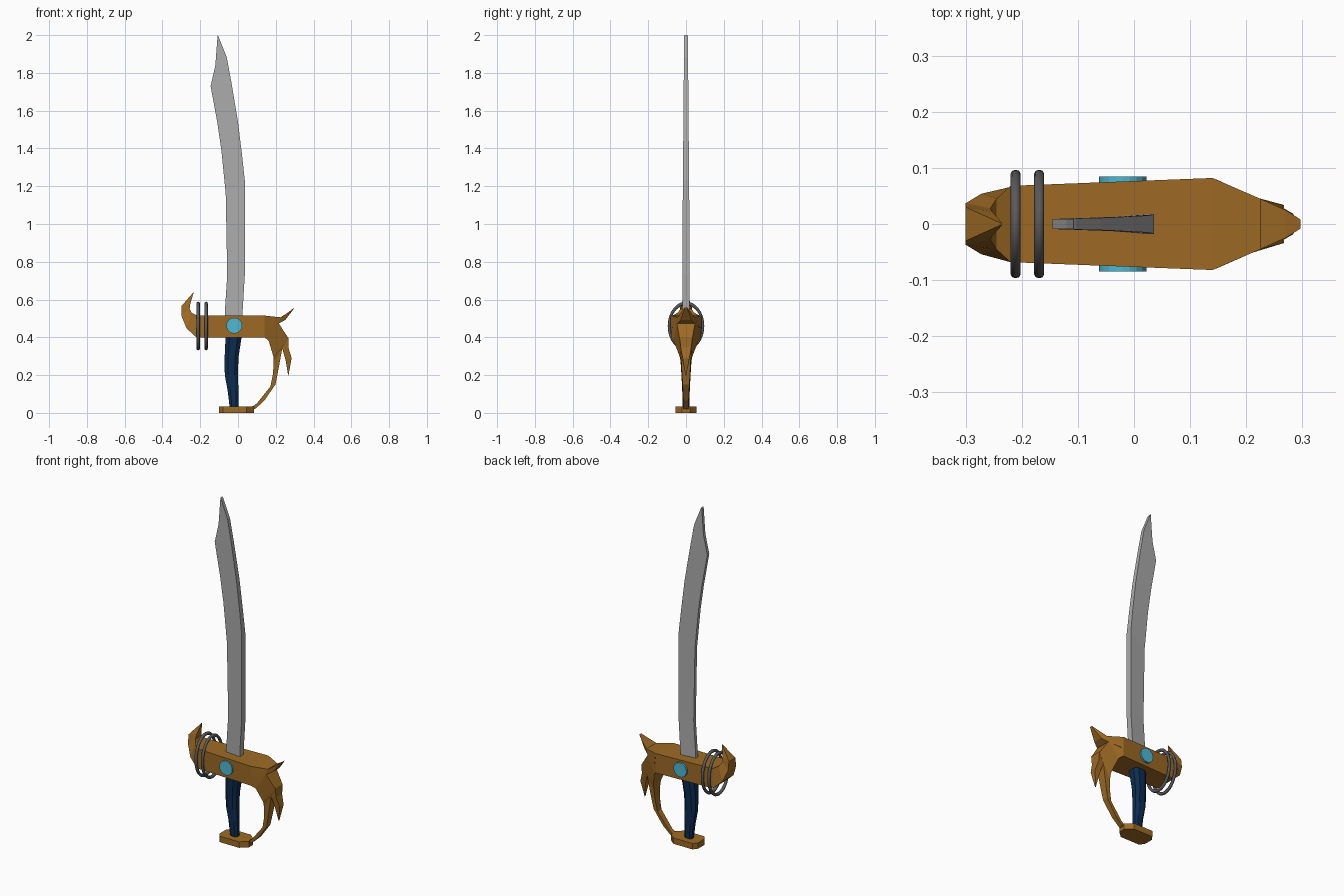
import bpy, bmesh, math

cube = bpy.data.objects.get("Cube")
if cube:
    bpy.data.objects.remove(cube, do_unlink=True)


def material(name, rgb):
    m = bpy.data.materials.new(name)
    m.use_nodes = True
    m.diffuse_color = (*rgb, 1)
    m.node_tree.nodes["Principled BSDF"].inputs["Base Color"].default_value = (*rgb, 1)
    return m


bronze = material("bronze", (0.34, 0.145, 0.018))
steel = material("steel", (0.41, 0.41, 0.41))
navy = material("navy grip", (0.004, 0.026, 0.085))
aqua = material("aqua gem", (0.075, 0.48, 0.66))
iron = material("dark iron", (0.1, 0.1, 0.105))


def skin(name, rings, mat):
    """Join equal rings of points into a closed, flat-shaded solid."""
    bm = bmesh.new()
    loops = [[bm.verts.new(p) for p in ring] for ring in rings]
    n = len(loops[0])
    for a, b in zip(loops, loops[1:]):
        for i in range(n):
            j = (i + 1) % n
            bm.faces.new((a[i], a[j], b[j], b[i]))
    bm.faces.new(loops[0])
    bm.faces.new(loops[-1])
    bmesh.ops.recalc_face_normals(bm, faces=bm.faces)
    mesh = bpy.data.meshes.new(name)
    bm.to_mesh(mesh)
    bm.free()
    mesh.materials.append(mat)
    ob = bpy.data.objects.new(name, mesh)
    bpy.context.collection.objects.link(ob)
    return ob


def loft(name, sections, mat):
    """Sections: first edge x, z, half depth, then second edge x, z, half depth."""
    return skin(name, [[(x1, -d1, z1), (x1, d1, z1), (x2, d2, z2), (x2, -d2, z2)]
                       for x1, z1, d1, x2, z2, d2 in sections], mat)


# Curved blade, thicker along the back edge
loft("blade", [
    (-.07, .45, .010, .024, .45, .018),
    (-.07, .53, .010, .024, .53, .018),
    (-.057, .73, .010, .036, .73, .018),
    (-.065, 1.16, .010, .036, 1.23, .017),
    (-.088, 1.39, .010, .022, 1.36, .015),
    (-.11, 1.54, .010, 0, 1.54, .014),
    (-.145, 1.73, .009, -.035, 1.75, .012),
    (-.12, 1.84, .009, -.06, 1.885, .011),
    (-.108, 2.0, .009, -.104, 1.995, .010)], steel)

# Guard: upturned hook, straight body, knuckle bow running to the pommel
loft("guard", [
    (-.235, .637, .002, -.238, .636, .002),
    (-.253, .575, .022, -.30, .565, .030),
    (-.256, .55, .028, -.30, .515, .037),
    (-.245, .53, .045, -.272, .447, .054),
    (-.22, .517, .068, -.22, .40, .066),
    (.14, .515, .082, .14, .40, .080),
    (.215, .475, .048, .162, .383, .066),
    (.267, .395, .034, .187, .30, .034),
    (.235, .345, .028, .188, .27, .028),
    (.212, .22, .022, .186, .21, .022),
    (.198, .15, .018, .172, .14, .018),
    (.14, .066, .014, .10, .05, .014),
    (.095, .024, .012, .08, .036, .012),
    (.05, .008, .012, .05, .028, .012)], bronze)

# Spur above the bow and barb hanging from it
loft("guard_spur", [
    (.14, .515, .082, .15, .45, .078),
    (.225, .506, .045, .213, .472, .048),
    (.27, .535, .025, .25, .492, .028),
    (.297, .557, .008, .294, .549, .008)], bronze)
loft("guard_barb", [
    (.267, .40, .034, .225, .36, .030),
    (.267, .345, .028, .236, .335, .026),
    (.284, .29, .018, .252, .28, .018),
    (.267, .198, .002, .265, .20, .002)], bronze)

# Grip with chamfered edges
grip_rings = []
for left, right, z, d in [(-.043, .002, .02, .018), (-.055, .002, .12, .02),
                          (-.07, 0, .2, .024), (-.071, .002, .29, .03),
                          (-.065, .022, .42, .038)]:
    c = (right - left) * .25
    grip_rings.append([(left, -d * .5, z), (left + c, -d, z), (right - c, -d, z), (right, -d * .5, z),
                       (right, d * .5, z), (right - c, d, z), (left + c, d, z), (left, d * .5, z)])
skin("grip", grip_rings, navy)

# Pommel plate
half = [(-.10, .03), (-.08, .055), (.045, .055), (.085, .02)]
outline = half + [(x, -y) for x, y in reversed(half)]
skin("pommel", [[(x, y, z) for x, y in outline] for z in (0, .035)], bronze)

# Round gems on both faces of the guard
for side, label in ((-1, "front"), (1, "back")):
    bpy.ops.mesh.primitive_cylinder_add(vertices=20, radius=.042, depth=.03,
                                        location=(-.02, side * .07, .462),
                                        rotation=(math.pi / 2, 0, 0))
    gem = bpy.context.object
    gem.name = label + "_gem"
    gem.data.materials.append(aqua)

# Two loose oval rings around the guard
for label, x in (("outer", -.211), ("inner", -.169)):
    bpy.ops.mesh.primitive_torus_add(major_segments=40, minor_segments=8,
                                     major_radius=.115, minor_radius=.009,
                                     location=(x, 0, .46), rotation=(0, math.pi / 2, 0))
    ring = bpy.context.object
    ring.name = label + "_ring"
    ring.scale = (1.04, .78, 1)
    ring.data.materials.append(iron)
    bpy.ops.object.shade_smooth_by_angle(angle=math.radians(50))
